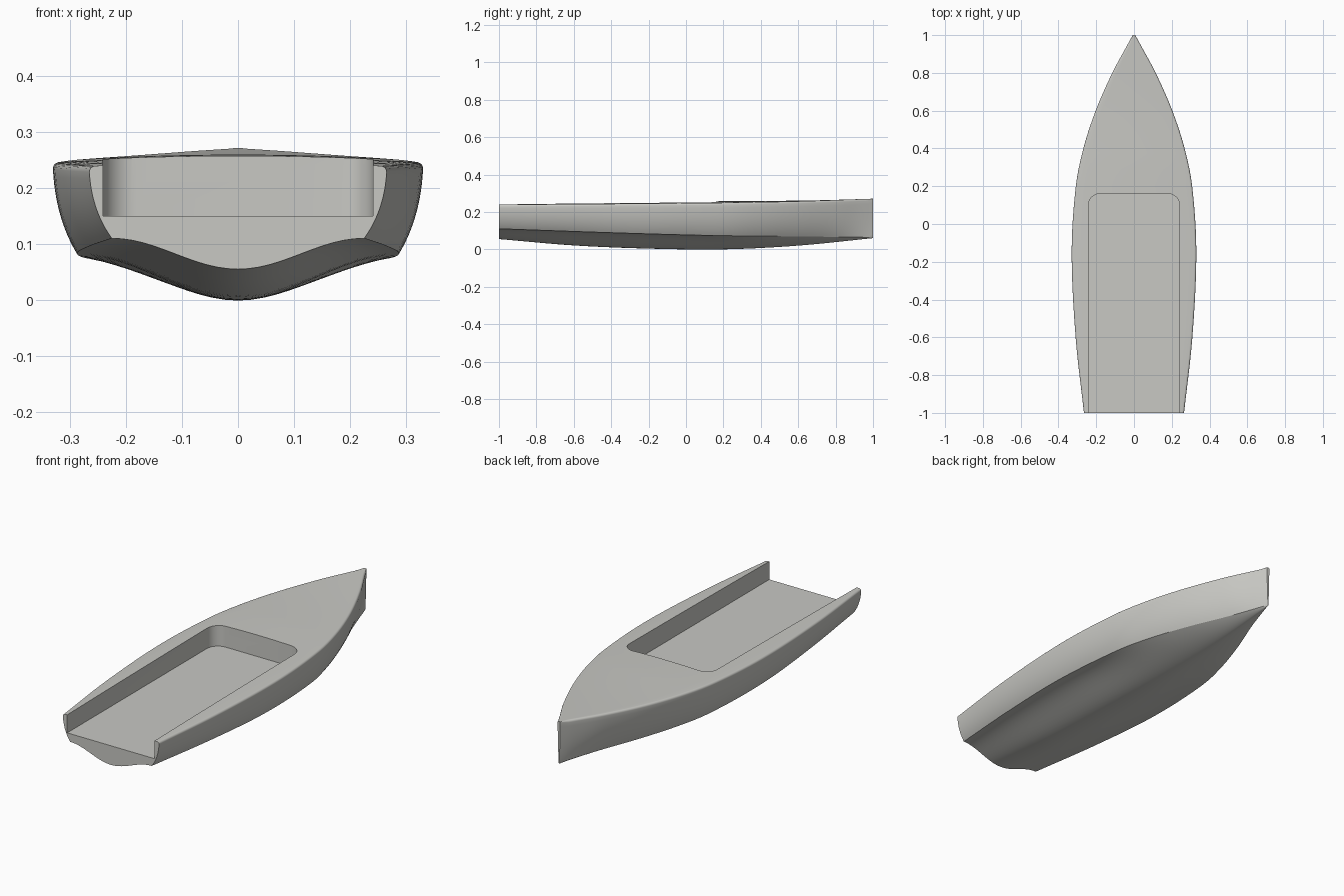
import bpy, bmesh, math
from mathutils import Vector

cube = bpy.data.objects.get("Cube")
if cube:
    bpy.data.objects.remove(cube)

paint = bpy.data.materials.new("warm light grey")
paint.use_nodes = True
GREY = (0.58, 0.58, 0.55, 1)
paint.diffuse_color = GREY
paint.node_tree.nodes["Principled BSDF"].inputs["Base Color"].default_value = GREY

# Hull lines along the length: (y, value)
BEAM = [(-1, .265), (-.6, .309), (-.15, .33), (.2, .308), (.4, .268), (.6, .203),
        (.8, .115), (.93, .045), (.985, .015), (1, .007)]
CHINE_X = [(-1, .225), (-.6, .266), (-.2, .287), (.2, .262), (.4, .217), (.6, .15),
           (.8, .07), (1, .001)]
CHINE_Z = [(-1, .11), (-.4, .089), (.1, .075), (.6, .069), (1, .064)]
KEEL = [(-1, .055), (-.6, .021), (-.2, .004), (.2, 0), (.6, .02), (1, .06)]
SHEER = [(-1, .239), (-.2, .245), (.2, .249), (.6, .257), (1, .271)]


def smooth_line(pts, y):
    """Cubic interpolation through a short list of points."""
    def slope(i):
        a, b = pts[max(i - 1, 0)], pts[min(i + 1, len(pts) - 1)]
        return (b[1] - a[1]) / (b[0] - a[0])
    i = 0
    while i < len(pts) - 2 and y > pts[i + 1][0]:
        i += 1
    (y0, v0), (y1, v1) = pts[i], pts[i + 1]
    h = y1 - y0
    t = (y - y0) / h
    return ((2*t**3 - 3*t**2 + 1) * v0 + (t**3 - 2*t**2 + t) * h * slope(i)
            + (3*t**2 - 2*t**3) * v1 + (t**3 - t**2) * h * slope(i + 1))


def half_section(y):
    """Points from keel up round the gunwale to the deck centreline."""
    xs, xc, zc, zk, zs = (smooth_line(line, y) for line in (BEAM, CHINE_X, CHINE_Z, KEEL, SHEER))
    fade = min(max((y + .1) / .6, 0), 1)
    fade = fade * fade * (3 - 2 * fade)
    pts = []
    # hollow bottom aft, turning to a plain vee forward
    for i in range(12):
        t = i / 12
        rise = (1 - fade) * (1 - math.cos(math.pi * t)) / 2 + fade * t ** 1.5
        pts.append((xc * t, zk + (zc - zk) * rise))
    # bowed topside
    r = min(.011, xs * .4)
    chine, top = Vector((xc, zc)), Vector((xs, zs - r))
    bulge = Vector((xs - .1 * (xs - xc), zc + .42 * (zs - r - zc)))
    for i in range(12):
        t = i / 12
        pts.append(tuple(chine * (1 - t)**2 + bulge * 2 * t * (1 - t) + top * t * t))
    # rounded gunwale
    for i in range(6):
        a = math.pi / 2 * i / 5
        pts.append((xs - r + r * math.cos(a), zs - r + r * math.sin(a)))
    # cambered deck
    camber = .0085 * min(xs / .3, 1) * min(1, (1 - y) * 1.5)
    for i in range(1, 9):
        t = i / 8
        pts.append(((xs - r) * (1 - t), zs + camber * (1 - (1 - t) ** 2)))
    return pts


def make_object(name, bm):
    bmesh.ops.recalc_face_normals(bm, faces=bm.faces)
    mesh = bpy.data.meshes.new(name)
    bm.to_mesh(mesh)
    bm.free()
    mesh.materials.append(paint)
    obj = bpy.data.objects.new(name, mesh)
    bpy.context.collection.objects.link(obj)
    return obj


# Hull: closed sections lofted from transom to stem
bm = bmesh.new()
COUNT = 56
rings = []
for k in range(COUNT + 1):
    y = -1 + 2 * math.sin(math.pi / 2 * k / COUNT)
    half = half_section(y)
    loop = half + [(-x, z) for x, z in half[-2:0:-1]]
    rings.append([bm.verts.new((x, y, z)) for x, z in loop])
n = len(rings[0])
for a, b in zip(rings, rings[1:]):
    for i in range(n):
        j = (i + 1) % n
        bm.faces.new((a[i], a[j], b[j], b[i]))
bm.faces.new(rings[0])
bm.faces.new(rings[-1])
hull = make_object("boat_hull", bm)

# Cockpit cutter: open at the transom, rounded forward corners
W, FRONT, R, FLOOR = .241, .16, .06, .15
outline = [(-W, -1.2), (W, -1.2)]
for cx, start in ((W - R, 0), (R - W, math.pi / 2)):
    for i in range(11):
        a = start + math.pi / 2 * i / 10
        outline.append((cx + R * math.cos(a), FRONT - R + R * math.sin(a)))
bm = bmesh.new()
base = bm.faces.new([bm.verts.new((x, y, FLOOR)) for x, y in outline])
walls = bmesh.ops.extrude_face_region(bm, geom=[base])
bmesh.ops.translate(bm, vec=(0, 0, .4),
                    verts=[g for g in walls["geom"] if isinstance(g, bmesh.types.BMVert)])
cutter = make_object("cockpit_cutter", bm)
cutter.hide_render = True

# Cut the cockpit, then shade
cut = hull.modifiers.new("cockpit", 'BOOLEAN')
cut.operation = 'DIFFERENCE'
cut.solver = 'EXACT'
cut.object = cutter
bpy.ops.object.select_all(action='DESELECT')
hull.select_set(True)
bpy.context.view_layer.objects.active = hull
bpy.ops.object.modifier_apply(modifier=cut.name)
bpy.data.objects.remove(cutter)
bpy.ops.object.shade_smooth_by_angle(angle=math.radians(30))
